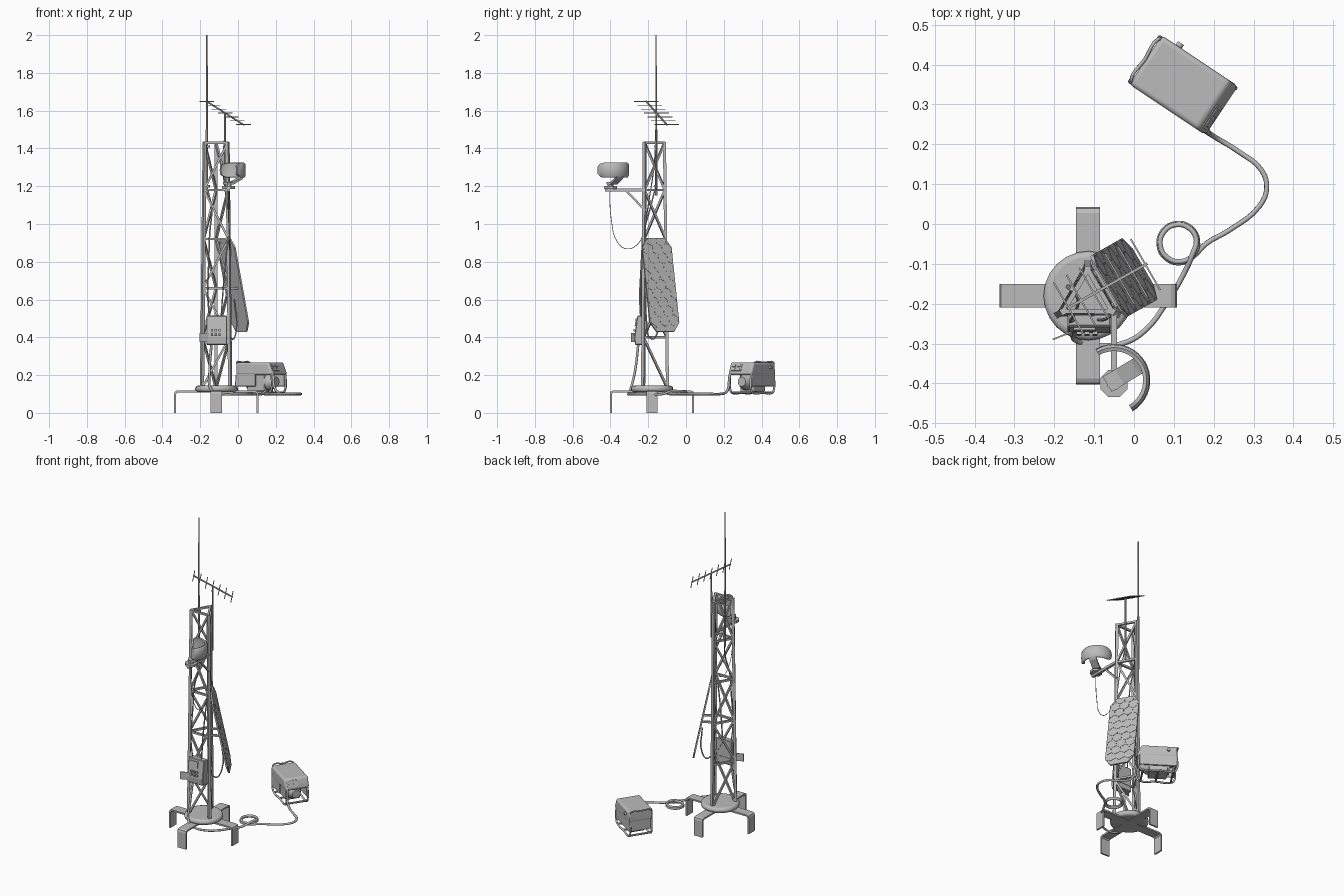
import bpy, bmesh
from math import sin, cos, pi, radians
from mathutils import Vector as V, Matrix

if "Cube" in bpy.data.objects:
    bpy.data.objects.remove(bpy.data.objects["Cube"])

grey = bpy.data.materials.new("plain_grey")
grey.use_nodes = True
grey.diffuse_color = (0.5, 0.5, 0.5, 1)
grey.node_tree.nodes["Principled BSDF"].inputs["Base Color"].default_value = (0.5, 0.5, 0.5, 1)


def finish(name, bm, matrix=None, smooth=False, bevel=0, segments=2):
    bmesh.ops.recalc_face_normals(bm, faces=bm.faces)
    me = bpy.data.meshes.new(name)
    bm.to_mesh(me)
    bm.free()
    me.materials.append(grey)
    ob = bpy.data.objects.new(name, me)
    bpy.context.collection.objects.link(ob)
    if matrix:
        ob.matrix_world = matrix
    if bevel:
        mod = ob.modifiers.new("bevel", 'BEVEL')
        mod.width, mod.segments = bevel, segments
    if smooth:
        bpy.ops.object.select_all(action='DESELECT')
        ob.select_set(True)
        bpy.context.view_layer.objects.active = ob
        bpy.ops.object.shade_smooth_by_angle(angle=radians(40))
    return ob


def add_bar(bm, a, b, r, sides=4, r2=None):
    a, b = V(a), V(b)
    rot = (b - a).to_track_quat('Z', 'Y').to_matrix().to_4x4()
    m = Matrix.Translation((a + b) / 2) @ rot @ Matrix.Rotation(pi / sides, 4, 'Z')
    bmesh.ops.create_cone(bm, cap_ends=True, segments=sides, radius1=r,
                          radius2=r if r2 is None else r2, depth=(b - a).length, matrix=m)


def bars(name, pairs, r, sides=4, matrix=None, smooth=False):
    bm = bmesh.new()
    for a, b in pairs:
        add_bar(bm, a, b, r, sides)
    return finish(name, bm, matrix, smooth)


def box(name, lo, hi, matrix=None, **kw):
    bm = bmesh.new()
    lo, hi = V(lo), V(hi)
    m = Matrix.Translation((lo + hi) / 2) @ Matrix.Diagonal((*(hi - lo), 1))
    bmesh.ops.create_cube(bm, size=1, matrix=m)
    return finish(name, bm, matrix, **kw)


def prism(bm, outline, z0, z1):
    face = bm.faces.new([bm.verts.new((x, y, z0)) for x, y in outline])
    ext = bmesh.ops.extrude_face_region(bm, geom=[face])["geom"]
    bmesh.ops.translate(bm, verts=[g for g in ext if isinstance(g, bmesh.types.BMVert)],
                        vec=(0, 0, z1 - z0))


def cable(name, pts, r, matrix=None):
    cu = bpy.data.curves.new(name, 'CURVE')
    cu.dimensions, cu.bevel_depth, cu.bevel_resolution = '3D', r, 1
    cu.resolution_u, cu.use_fill_caps = 4, True
    sp = cu.splines.new('BEZIER')
    sp.bezier_points.add(len(pts) - 1)
    for p, co in zip(sp.bezier_points, pts):
        p.co = co
        p.handle_left_type = p.handle_right_type = 'AUTO'
    cu.materials.append(grey)
    ob = bpy.data.objects.new(name, cu)
    bpy.context.collection.objects.link(ob)
    if matrix:
        ob.matrix_world = matrix
    bpy.ops.object.select_all(action='DESELECT')
    ob.select_set(True)
    bpy.context.view_layer.objects.active = ob
    bpy.ops.object.convert(target='MESH')


upright = Matrix.Rotation(pi / 2, 4, 'X')

# Base: four bent feet and a rounded disc
base = Matrix.Translation((-0.115, -0.18, 0))
profile = [(0, .118), (.208, .118), (.219, .113), (.223, .102), (.223, 0),
           (.213, 0), (.213, .1), (.206, .108), (0, .108)]
for i in range(4):
    bm = bmesh.new()
    prism(bm, profile, -0.03, 0.03)
    finish(f"base_foot_{i + 1}", bm, base @ Matrix.Rotation(i * pi / 2, 4, 'Z') @ upright)
bm = bmesh.new()
bmesh.ops.create_cone(bm, cap_ends=True, segments=24, radius1=.112, radius2=.112,
                      depth=.034, matrix=Matrix.Translation((0, 0, .127)))
finish("base_disc", bm, base, smooth=True, bevel=0.015, segments=3)

# Tapered triangular lattice tower
levels = [.13, .4, .66, .92, 1.18, 1.43]


def corner(i, z):
    r = .086 - .016 * (z - .13) / 1.3
    a = radians(90 + 120 * i)
    return V((-.116 + r * cos(a), -.184 + r * sin(a), z))


bars("tower_legs", [(corner(i, .13), corner(i, 1.435)) for i in range(3)], .0115)
bars("tower_rings", [(corner(i, z), corner(i + 1, z)) for i in range(3) for z in levels[1:]], .0085)
diagonals = []
for i in range(3):
    for k in range(5):
        flip = (k + (i == 2 and k == 0)) % 2
        diagonals.append((corner(i + flip, levels[k]), corner(i + 1 - flip, levels[k + 1])))
bars("tower_diagonals", diagonals, .008)

# Whip antenna
bm = bmesh.new()
for z0, z1, r in ((1.15, 1.5, .007), (1.5, 1.84, .0055), (1.84, 2.0, .0035)):
    add_bar(bm, (-.165, -.158, z0), (-.165, -.158, z1), r, 6)
finish("whip_antenna", bm)
bars("whip_clamps", [((-.165, -.158, z), (-.15, -.165, z)) for z in (1.2, 1.41)], .008)

# Directional antenna with seven elements
side = V((.5, -.866, 0))
start, end = V((-.168, -.212, 1.651)), V((.032, -.1, 1.524))
bars("antenna_mast", [((-.068, -.157, 1.18), (-.068, -.157, 1.585))], .005, 6)
bars("antenna_boom", [(start, end)], .005)
mids = [start.lerp(end, (i + .1) / 6.2) for i in range(7)]
bars("antenna_elements", [(m - side * .074, m + side * .074) for m in mids], .003)

# Panel with hexagonal cells, leaning against the tower
low, high = V((.02, -.11, .43)), V((-.07, -.16, .925))
up = (high - low).normalized()
nrm = up.cross(side).normalized()
pm = Matrix((-side, up, nrm)).transposed().to_4x4()
pm.translation = (low + high) / 2
W, H, C, D = .089, (high - low).length / 2, .035, .05
octagon = [(W, D - H), (W, H - D), (W - C, H), (C - W, H),
           (-W, H - D), (-W, D - H), (C - W, -H), (W - C, -H)]
bm = bmesh.new()
prism(bm, octagon, -.005, .003)
finish("panel_board", bm, pm)
bm = bmesh.new()
R = .032
for row in range(-6, 7):
    for col in range(-3, 4):
        cx, cy = (col + .5 * (row % 2)) * R * 1.732, row * R * 1.5
        prism(bm, [(cx + .965 * R * sin(k * pi / 3), cy + .965 * R * cos(k * pi / 3))
                   for k in range(6)], .002, .0045)
for (x0, y0), (x1, y1) in zip(octagon, octagon[1:] + octagon[:1]):
    bmesh.ops.bisect_plane(bm, geom=bm.verts[:] + bm.edges[:] + bm.faces[:],
                           plane_co=(x0, y0, 0), plane_no=(y1 - y0, x0 - x1, 0),
                           clear_outer=True)
    bmesh.ops.holes_fill(bm, edges=[e for e in bm.edges if e.is_boundary])
finish("panel_cells", bm, pm)
pairs = []
for s in (-.045, .045):
    for z in (.66, .9):
        t = (z - low.z) / (high.z - low.z)
        p = low.lerp(high, t) + side * s
        pairs.append((V((-.078, -.163, z)) + side * s, p))
bars("panel_brackets", pairs, .008)
cable("panel_cable", [(-.02, -.135, .6), (-.01, -.15, .43), (-.03, -.18, .39),
                      (-.05, -.21, .5), (-.05, -.21, .66)], .004)

# Side arm carrying the curved reflector
bars("reflector_arm", [((-.05, -.215, 1.18), (-.05, -.43, 1.18))], .011)
bars("reflector_brace", [((-.05, -.32, 1.18), (-.05, -.215, 1.07))], .008)
bm = bmesh.new()
for z0, z1, r in ((1.185, 1.2, .037), (1.2, 1.222, .018)):
    add_bar(bm, (-.05, -.4, z0), (-.05, -.4, z1), r, 8)
finish("reflector_pivot", bm)
dish = Matrix.Translation((-.05, -.392, 1.285)) @ Matrix.Rotation(radians(31), 4, 'Z')
bm = bmesh.new()
prism(bm, [(-.02, -.075), (.02, -.075), (.07, -.05), (.085, -.035),
           (.075, -.033), (.062, -.042), (.016, -.063), (-.02, -.063)], -.022, .022)
finish("reflector_bracket", bm, dish @ upright)
bm = bmesh.new()
rings = []
for i in range(21):
    a = -pi / 2 + pi * i / 20
    h = .04 * (1 - abs(a / (pi / 2)) ** 9 * .4)
    section = [(.082, h), (.089, h * .8), (.091, 0), (.089, -h * .8), (.082, -h),
               (.073, -h * .92), (.077, 0), (.073, h * .92)]
    rings.append([bm.verts.new((r * cos(a), r * sin(a), z)) for r, z in section])
for p, q in zip(rings, rings[1:]):
    for k in range(8):
        bm.faces.new((p[k], p[k - 1], q[k - 1], q[k]))
bm.faces.new(rings[0])
bm.faces.new(rings[-1])
finish("curved_reflector", bm, dish, smooth=True)
cable("reflector_cable", [(-.05, -.405, 1.19), (-.05, -.395, 1.02), (-.045, -.36, .9),
                          (-.045, -.31, .868), (-.05, -.25, .9), (-.055, -.225, .95)], .002)

# Control box with sloped top, display, keys and open flap
bm = bmesh.new()
prism(bm, [(-.222, .36), (-.27, .36), (-.274, .4), (-.258, .515), (-.222, .515)], -.055, .055)
axes = Matrix(((0, 0, 1, -.112), (1, 0, 0, 0), (0, 1, 0, 0), (0, 0, 0, 1)))
finish("control_box", bm, axes, bevel=.004, segments=1)
face = Matrix.Translation((-.112, -.2665, .46)) @ Matrix.Rotation(radians(-8), 4, 'X')
box("control_display", (-.04, -.005, .0), (.015, .002, .04), face)
for i in range(6):
    x, z = -.032 + .02 * (i % 3), -.03 - .02 * (i // 3)
    box(f"control_key_{i + 1}", (x, -.008, z), (x + .012, .002, z + .012), face)
flap = Matrix.Translation((-.15, -.268, .375)) @ Matrix.Rotation(radians(22), 4, 'Z')
box("control_flap", (-.058, -.002, 0), (.005, .002, .048), flap)

# Generator, built in its own frame along x and turned as a whole
gen = Matrix.Translation((.122, .35, 0)) @ Matrix.Rotation(radians(-33.7), 4, 'Z')
L, B = .118, .074
bm = bmesh.new()
prism(bm, [(-L + .006, .2), (L, .2), (L, .215), (L - .022, .268), (-L + .006, .268)], -B, B)
finish("generator_hood", bm, gen @ upright, smooth=True, bevel=.012, segments=4)
box("generator_back_wall", (-L + .006, B - .014, .14), (L - .01, B - .002, .235), gen, bevel=.005)
box("generator_front_wall", (-L + .006, -B + .002, .14), (.01, -B + .014, .235), gen, bevel=.005)
box("generator_end_wall", (-L + .008, -B + .004, .14), (-L + .02, B - .004, .235), gen, bevel=.005)
for s, n in ((-1, "front"), (1, "back")):
    y = s * (B - .008)
    cable(f"generator_frame_{n}", [(-L + .008, y, .2), (-L + .01, y, .12), (-L + .025, y, .107),
                                   (0, y, .107), (L - .025, y, .107), (L - .01, y, .12),
                                   (L - .008, y, .21)], .006, gen)
bars("generator_crossbars", [((x, .008 - B, .107), (x, B - .008, .107))
                             for x in (-L + .03, 0, L - .03)], .006, 8, gen)
bm = bmesh.new()
add_bar(bm, (-.07, 0, .165), (.06, 0, .165), .045, 20)
add_bar(bm, (.06, 0, .165), (.1, 0, .165), .045, 20, .025)
finish("generator_motor", bm, gen, smooth=True)
box("generator_block", (-.06, -.045, .11), (.05, .045, .21), gen, bevel=.008)
cable("generator_handle", [(-L + .012, -B + .012, .255), (-L + .004, -B + .012, .266),
                           (-L + .004, 0, .267), (-L + .004, B - .012, .266),
                           (-L + .012, B - .012, .255)], .0045, gen)

# Outlets on the sloped end of the hood
slope = gen @ Matrix.Translation((L - .011, -.028, .2415)) @ Matrix.Rotation(radians(-22.5), 4, 'Y')
box("generator_outlet_panel", (-.004, -.034, -.02), (.002, .034, .02), slope)
for i in range(4):
    y, z = -.027 + .031 * (i % 2), -.015 + .017 * (i // 2)
    box(f"generator_outlet_{i + 1}", (0, y, z), (.005, y + .022, z + .012), slope)
bars("exhaust_stub", [((-.061, B - .01, .24), (-.061, B + .01, .24))], .009, 10, gen, True)

# Power cable: generator, two-turn ground coil, tower foot, control box
coil = [(.112 + (.051 - .0004 * j) * cos(a), -.047 + (.051 - .0004 * j) * sin(a), .1 + .001 * j)
        for j, a in enumerate([-.65 - pi / 4 * j for j in range(17)])]
cable("power_cable", [(.176, .245, .235), (.185, .232, .2), (.2, .22, .12), (.265, .18, .1),
                      (.32, .135, .1), (.333, .09, .1), (.315, .045, .1), (.24, -.015, .1),
                      (.18, -.05, .1)]
      + coil + [(.125, -.125, .1), (.08, -.2, .1), (.03, -.265, .1), (-.02, -.297, .1),
                (-.085, -.305, .1), (-.14, -.295, .12), (-.15, -.27, .22), (-.14, -.252, .37)], .007)
cable("tower_cable", [(-.15, -.24, .5), (-.16, -.245, .62), (-.155, -.235, .8),
                      (-.15, -.225, .95), (-.14, -.19, 1.08), (-.16, -.165, 1.18)], .004)
cable("signal_cable", [(-.09, -.24, .5), (-.075, -.24, .7), (-.055, -.23, .92)], .004)
cable("antenna_cable", [(-.068, -.157, 1.5), (-.08, -.17, 1.3), (-.06, -.2, 1.1), (-.055, -.225, .92)], .003)
